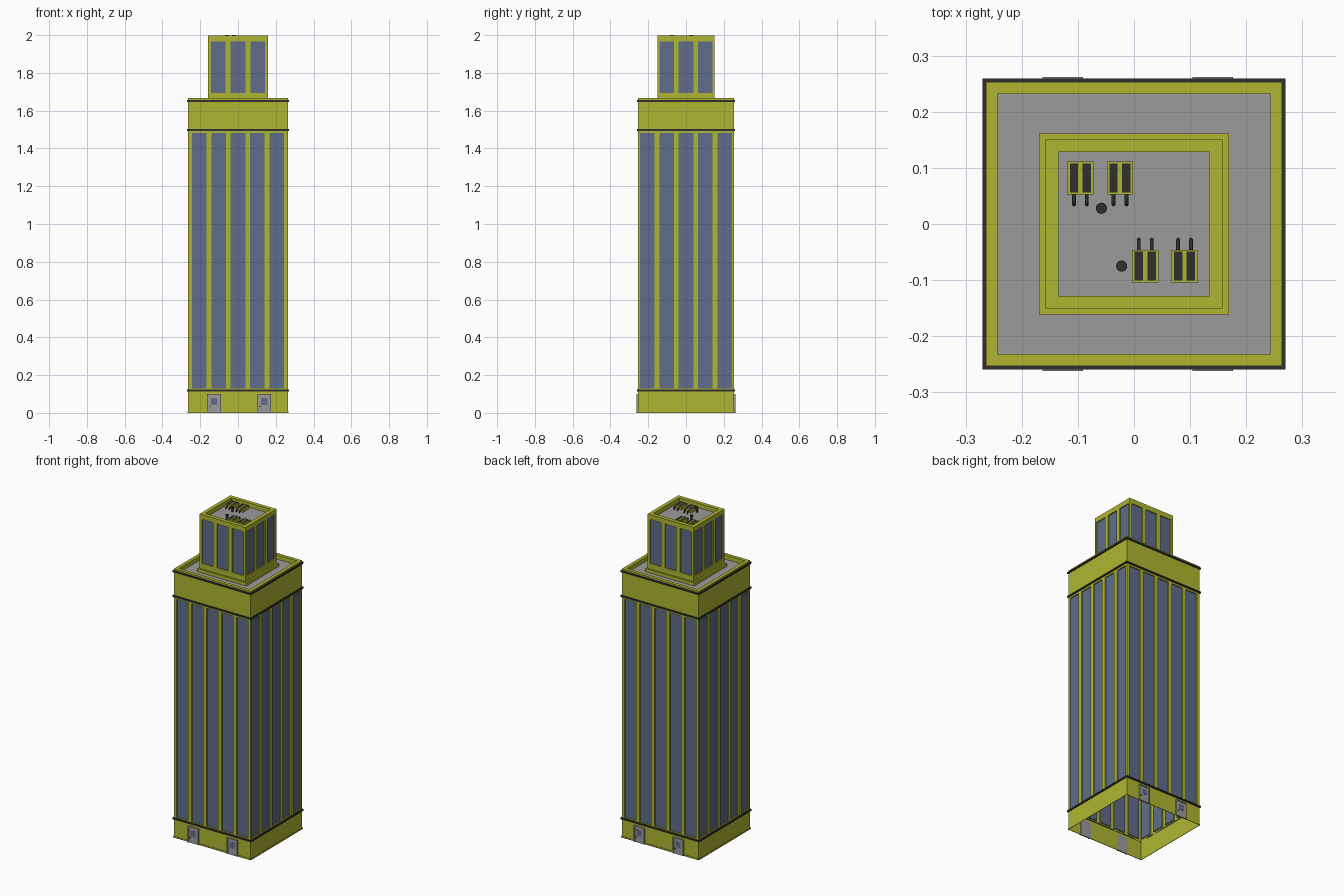
import bpy, bmesh, math
from mathutils import Vector, Matrix

if "Cube" in bpy.data.objects:
    bpy.data.objects.remove(bpy.data.objects["Cube"])


def material(name, rgb):
    m = bpy.data.materials.new(name)
    m.diffuse_color = (*rgb, 1)
    m.use_nodes = True
    m.node_tree.nodes["Principled BSDF"].inputs["Base Color"].default_value = m.diffuse_color
    return m


YELLOW = material("yellow_wall", (0.43, 0.47, 0.03))
GLASS = material("blue_glass", (0.117, 0.15, 0.254))
DARK = material("dark_trim", (0.03, 0.03, 0.03))
GREY = material("grey_roof", (0.33, 0.33, 0.33))


def finish(name, bm, *mats):
    me = bpy.data.meshes.new(name)
    bm.to_mesh(me)
    bm.free()
    ob = bpy.data.objects.new(name, me)
    bpy.context.collection.objects.link(ob)
    for m in mats:
        me.materials.append(m)
    return ob


def face(bm, pts, mat=0):
    bm.faces.new([bm.verts.new(p) for p in pts]).material_index = mat


def rect(hx, hy, z):
    return [Vector((sx * hx, sy * hy, z)) for sx, sy in ((-1, -1), (1, -1), (1, 1), (-1, 1))]


def strip(bm, a, b, mat=0):
    # closed band of quads between two rectangles
    for i in range(4):
        j = (i + 1) % 4
        face(bm, (a[i], a[j], b[j], b[i]), mat)


def box(name, lo, hi, mat):
    bm = bmesh.new()
    bmesh.ops.create_cube(bm, size=1)
    lo, hi = Vector(lo), Vector(hi)
    for v in bm.verts:
        v.co = (lo + hi) / 2 + v.co * (hi - lo)
    return finish(name, bm, mat)


def cylinder(name, x, y, z0, z1, r, mat):
    bm = bmesh.new()
    bmesh.ops.create_cone(bm, cap_ends=True, segments=16, radius1=r, radius2=r, depth=z1 - z0,
                          matrix=Matrix.Translation((x, y, (z0 + z1) / 2)))
    return finish(name, bm, mat)


def ring(name, hx, hy, z0, z1, t, mat):
    bm = bmesh.new()
    loops = [rect(hx, hy, z0), rect(hx, hy, z1), rect(hx - t, hy - t, z1), rect(hx - t, hy - t, z0)]
    for i in range(4):
        strip(bm, loops[i], loops[(i + 1) % 4])
    bmesh.ops.remove_doubles(bm, verts=bm.verts, dist=1e-5)
    return finish(name, bm, mat)


def wall_shell(name, hx, hy, z0, z1, wz0, wz1, count, pitch, width, rim, roof_z, depth=0.007):
    bm = bmesh.new()
    for side in range(4):
        half, out = (hx, hy) if side % 2 == 0 else (hy, hx)
        rot = Matrix.Rotation(side * math.pi / 2, 3, 'Z')
        step = pitch[side % 2]

        def P(u, z, d=0.0):
            return rot @ Vector((u, -out + d, z))

        # vertical cuts: pier, window, pier, window ... pier
        us = [-half]
        for k in range(count):
            c = (k - (count - 1) / 2) * step
            us += [c - width / 2, c + width / 2]
        us.append(half)
        zs = [z0, wz0, wz1, z1]
        for i, (a, b) in enumerate(zip(us, us[1:])):
            for j, (c, d) in enumerate(zip(zs, zs[1:])):
                q = [(a, c), (b, c), (b, d), (a, d)]
                if i % 2 and j == 1:
                    # recessed pane and its four reveals
                    face(bm, [P(u, z, depth) for u, z in q], 1)
                    for k in range(4):
                        e, f = q[k], q[(k + 1) % 4]
                        face(bm, [P(*e), P(*f), P(*f, depth), P(*e, depth)])
                else:
                    face(bm, [P(u, z) for u, z in q])
    # parapet top, inner parapet face, flat roof
    inner = rect(hx - rim, hy - rim, z1)
    low = rect(hx - rim, hy - rim, roof_z)
    strip(bm, rect(hx, hy, z1), inner)
    strip(bm, inner, low)
    face(bm, low, 2)
    bmesh.ops.remove_doubles(bm, verts=bm.verts, dist=1e-5)
    return finish(name, bm, YELLOW, GLASS, GREY)


# Main shaft, hollow and open underneath
HX, HY = 0.264, 0.253
wall_shell("main_tower", HX, HY, 0, 1.667, 0.128, 1.482, 5, (0.103, 0.102), 0.077, 0.021, 1.64)
ring("base_skirting", HX + 0.003, HY + 0.003, 0, 0.008, 0.003, YELLOW)
for i, z in enumerate((0.118, 1.498, 1.652)):
    ring(f"dark_band_{i}", HX + 0.006, HY + 0.006, z - 0.005, z + 0.005, 0.006, DARK)

# Upper block on a low plinth
box("upper_plinth", (-0.169, -0.161, 1.64), (0.169, 0.161, 1.66), YELLOW)
ROOF = 1.97
wall_shell("upper_block", 0.158, 0.151, 1.66, 1.997, 1.693, 1.966, 3, (0.104, 0.101), 0.077, 0.023, ROOF)


# Doors, front pair and back pair
def door(name, x, s):
    def part(label, u0, u1, d0, d1, z0, z1, mat):
        xs = sorted((x - s * u0, x - s * u1))
        ys = sorted((s * (HY + d0), s * (HY + d1)))
        box(f"{name}_{label}", (xs[0], ys[0], z0), (xs[1], ys[1], z1), mat)
    # frame: two jambs and a head around a slightly recessed leaf
    part("jamb_left", -0.036, -0.029, -0.002, 0.009, 0, 0.1, GREY)
    part("jamb_right", 0.029, 0.036, -0.002, 0.009, 0, 0.1, GREY)
    part("head", -0.029, 0.029, -0.002, 0.009, 0.093, 0.1, GREY)
    part("leaf", -0.029, 0.029, -0.002, 0.006, 0, 0.093, GREY)
    part("window", -0.017, 0.017, 0.005, 0.007, 0.043, 0.078, GLASS)
    part("handle", -0.025, -0.019, 0.005, 0.009, 0.03, 0.036, DARK)


for s, label in ((-1, "front"), (1, "back")):
    for i, x in enumerate((-0.127, 0.14)):
        door(f"{label}_door_{i}", x, s)


# Rooftop cooling units with twin grilles and bent pipes
def cooling_unit(name, cx, cy, s):
    top = ROOF + 0.02
    hx, hy = 0.0235, 0.029
    box(name + "_case", (cx - hx, cy - hy, ROOF), (cx + hx, cy + hy, top), YELLOW)
    for i, dx in enumerate((-0.0115, 0.0115)):
        box(f"{name}_grille_{i}", (cx + dx - 0.0075, cy - 0.026, top - 0.003),
            (cx + dx + 0.0075, cy + 0.026, top + 0.001), DARK)
        cu = bpy.data.curves.new(f"{name}_pipe_{i}", 'CURVE')
        cu.dimensions = '3D'
        cu.bevel_depth = 0.0033
        cu.bevel_resolution = 1
        sp = cu.splines.new('POLY')
        y0 = cy + s * hy
        path = [(-0.002, 0.012), (0.013, 0.012), (0.0165, 0.0105), (0.018, 0.007), (0.018, 0)]
        sp.points.add(len(path) - 1)
        for p, (d, z) in zip(sp.points, path):
            p.co = (cx + dx, y0 + s * d, ROOF + z, 1)
        cu.materials.append(DARK)
        bpy.context.collection.objects.link(bpy.data.objects.new(cu.name, cu))


for i, (x, y, s) in enumerate(((-0.0955, 0.082, -1), (-0.025, 0.082, -1), (0.02, -0.075, 1), (0.09, -0.075, 1))):
    cooling_unit(f"cooling_unit_{i}", x, y, s)

# Round roof vents with caps
for i, (x, y) in enumerate(((-0.058, 0.028), (-0.022, -0.075))):
    cylinder(f"vent_stem_{i}", x, y, ROOF, 1.993, 0.006, DARK)
    cylinder(f"vent_cap_{i}", x, y, 1.992, 2.0, 0.01, DARK)
